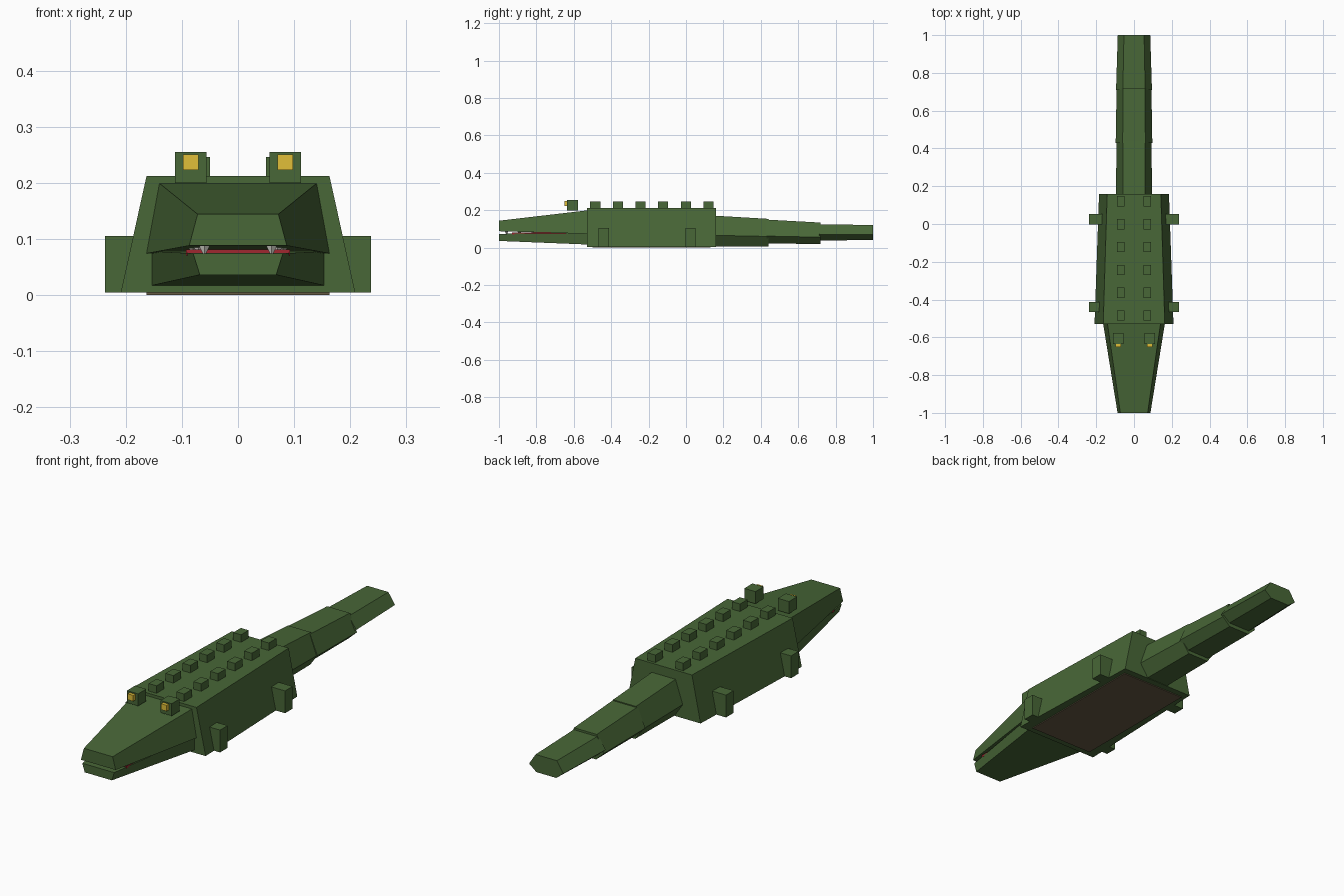
import bpy, bmesh

if "Cube" in bpy.data.objects:
    bpy.data.objects.remove(bpy.data.objects["Cube"])

def material(name, rgb):
    m = bpy.data.materials.new(name)
    m.diffuse_color = (*rgb, 1)
    m.use_nodes = True
    m.node_tree.nodes["Principled BSDF"].inputs["Base Color"].default_value = m.diffuse_color
    return m

GREEN = material("green_hide", (0.065, 0.135, 0.038))
BROWN = material("belly_brown", (0.13, 0.10, 0.055))
YELLOW = material("eye_yellow", (0.75, 0.52, 0.04))
RED = material("mouth_red", (0.35, 0.02, 0.03))
WHITE = material("tooth_white", (0.85, 0.83, 0.75))

def loft(name, sections, mat):
    """Skin mirrored cross-sections: each is (y, [(half_width, z), ...] top to bottom)."""
    bm = bmesh.new()
    rings = []
    for y, half in sections:
        pts = list(half) + [(-x, z) for x, z in reversed(half)]
        rings.append([bm.verts.new((x, y, z)) for x, z in pts])
    n = len(rings[0])
    for a, b in zip(rings, rings[1:]):
        for i in range(n):
            j = (i + 1) % n
            bm.faces.new((a[i], a[j], b[j], b[i]))
    bm.faces.new(rings[0])
    bm.faces.new(rings[-1])
    bmesh.ops.recalc_face_normals(bm, faces=bm.faces)
    return finish(name, bm, mat)

def finish(name, bm, mat):
    me = bpy.data.meshes.new(name)
    bm.to_mesh(me)
    bm.free()
    me.materials.append(mat)
    ob = bpy.data.objects.new(name, me)
    bpy.context.collection.objects.link(ob)
    return ob

def box(name, lo, hi, mat):
    bm = bmesh.new()
    bmesh.ops.create_cube(bm, size=1)
    for v in bm.verts:
        v.co = [(l + h) / 2 + c * (h - l) for c, l, h in zip(v.co, lo, hi)]
    return finish(name, bm, mat)

def box_pair(name, lo, hi, mat):
    box(name + "_right", lo, hi, mat)
    box(name + "_left", (-hi[0], lo[1], lo[2]), (-lo[0], hi[1], hi[2]), mat)

# Body and belly
loft("body", [(-0.53, [(0.163, 0.212), (0.209, 0.004)]),
              (0.16, [(0.142, 0.212), (0.185, 0.004)])], GREEN)
loft("belly", [(-0.50, [(0.163, 0.02), (0.163, 0.0)]),
               (0.13, [(0.163, 0.02), (0.163, 0.0)])], BROWN)

# Jaws
loft("upper_jaw", [(-1.0, [(0.072, 0.144), (0.087, 0.088)]),
                   (-0.53, [(0.14, 0.199), (0.163, 0.074)])], GREEN)
loft("lower_jaw", [(-1.0, [(0.08, 0.074), (0.068, 0.036)]),
                   (-0.53, [(0.153, 0.078), (0.153, 0.017)])], GREEN)

# Mouth lining and teeth
box("mouth", (-0.093, -0.93, 0.07), (0.093, -0.54, 0.081), RED)
for i in range(3):
    for s in (-1, 1):
        bm = bmesh.new()
        bmesh.ops.create_cone(bm, cap_ends=True, segments=4, radius1=0.002,
                              radius2=0.013, depth=0.022)
        bmesh.ops.translate(bm, verts=bm.verts,
                            vec=(s * (0.06 + 0.01 * i), -0.96 + 0.07 * i, 0.083))
        finish(f"tooth_{i}_{'right' if s > 0 else 'left'}", bm, WHITE)

# Eyes
box_pair("eye_socket", (0.056, -0.635, 0.20), (0.112, -0.577, 0.255), GREEN)
box_pair("eye", (0.070, -0.65, 0.223), (0.098, -0.63, 0.25), YELLOW)

# Back scutes in two rows
for i in range(6):
    y = -0.485 + 0.121 * i
    box_pair(f"scute_{i}", (0.05, y - 0.027, 0.205), (0.089, y + 0.027, 0.246), GREEN)

# Legs
for name, y in (("front_leg", -0.44), ("back_leg", 0.025)):
    box_pair(name, (0.16, y - 0.027, 0.004), (0.237, y + 0.027, 0.105), GREEN)

# Tail: three overlapping six-sided segments
def tail_half(w, top, mid, low):
    return [(0.62 * w, top), (w, mid), (0.58 * w, low)]

loft("tail_base", [(0.15, tail_half(0.096, 0.171, 0.066, 0.006)),
                   (0.44, tail_half(0.092, 0.154, 0.06, 0.006))], GREEN)
loft("tail_middle", [(0.43, tail_half(0.097, 0.150, 0.062, 0.022)),
                     (0.72, tail_half(0.092, 0.134, 0.056, 0.02))], GREEN)
loft("tail_tip", [(0.71, tail_half(0.095, 0.125, 0.071, 0.037)),
                  (1.0, tail_half(0.086, 0.121, 0.071, 0.042))], GREEN)
